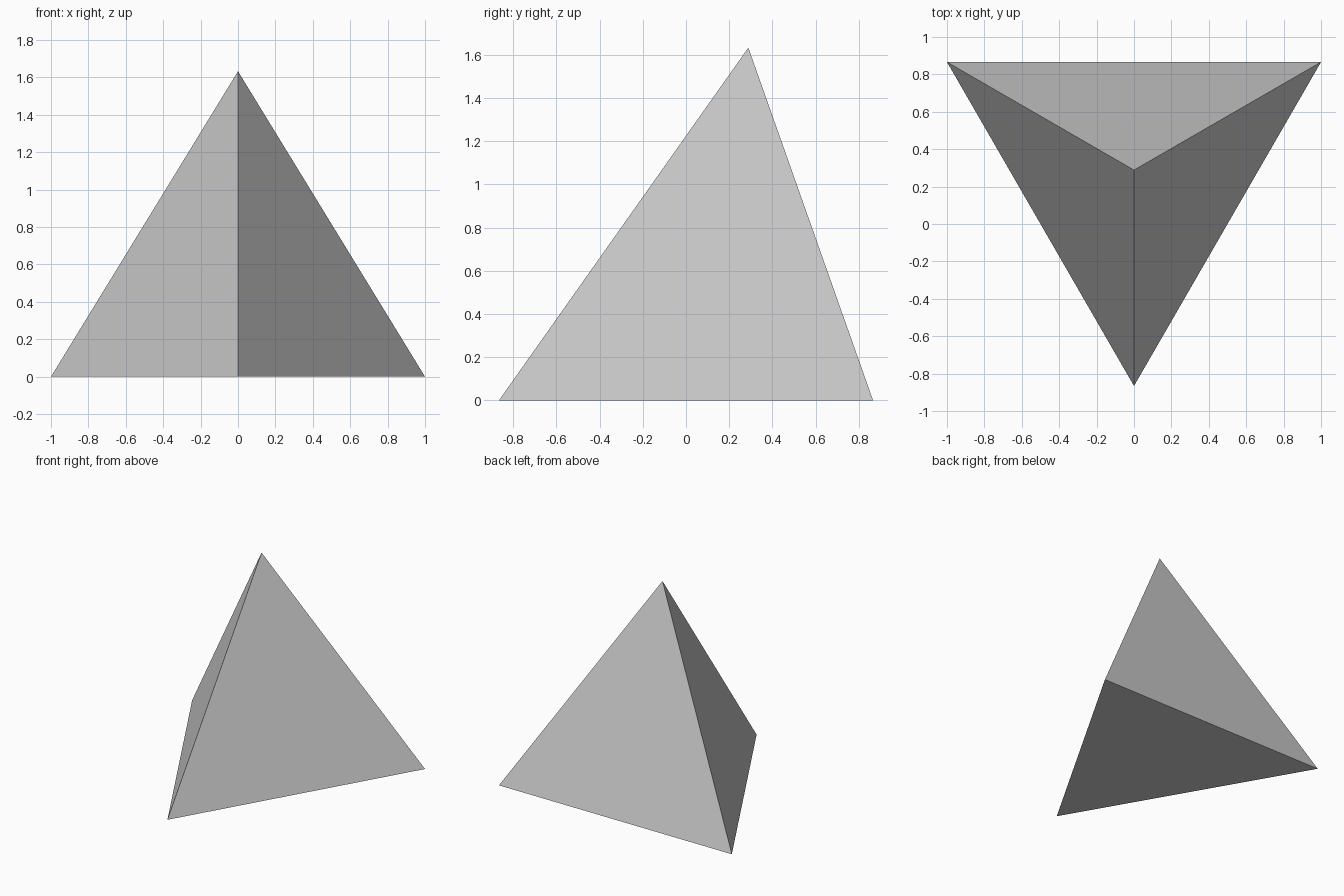
import bpy
import bmesh
import math
from mathutils import Vector

# Remove the default cube
default = bpy.data.objects.get("Cube")
if default:
    bpy.data.objects.remove(default, do_unlink=True)

EDGE = 2.0
RADIUS = EDGE / math.sqrt(3)
HEIGHT = EDGE * math.sqrt(2 / 3)
CENTRE_Y = RADIUS / 4  # centres the triangle's extent on y = 0


def make_tetrahedron(name):
    """Regular four-sided solid with one base corner pointing forward."""
    bm = bmesh.new()
    for corner in range(3):
        angle = -math.pi / 2 + corner * math.tau / 3
        bm.verts.new((RADIUS * math.cos(angle),
                      CENTRE_Y + RADIUS * math.sin(angle), 0))
    bm.verts.new(Vector((0, CENTRE_Y, HEIGHT)))
    bmesh.ops.convex_hull(bm, input=bm.verts[:])
    bmesh.ops.recalc_face_normals(bm, faces=bm.faces[:])
    mesh = bpy.data.meshes.new(name)
    bm.to_mesh(mesh)
    bm.free()
    obj = bpy.data.objects.new(name, mesh)
    bpy.context.collection.objects.link(obj)
    return obj


# Flat-faced body
make_tetrahedron("die_body")
